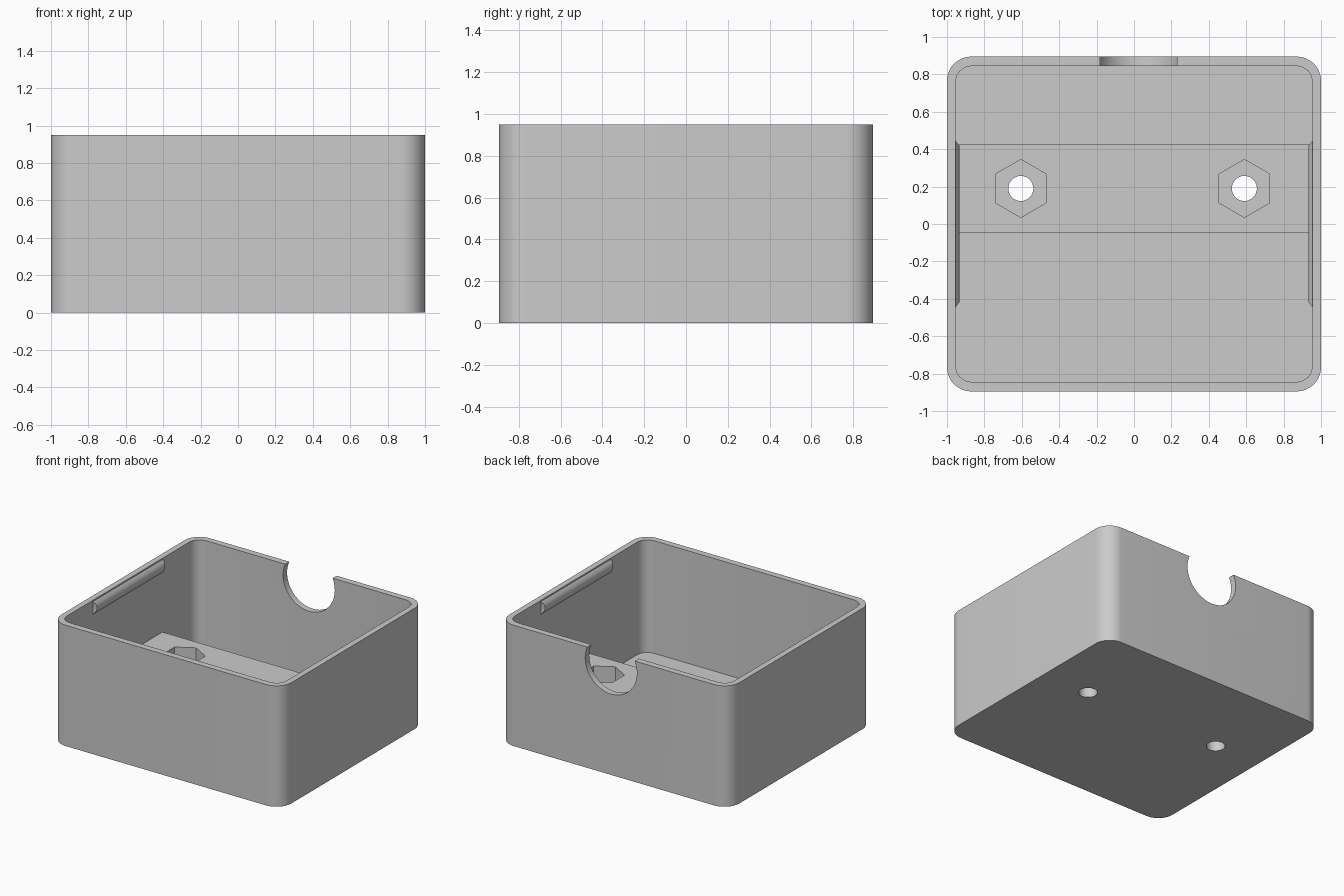
import bpy, bmesh, math
from mathutils import Matrix

old = bpy.data.objects.get("Cube")
if old:
    bpy.data.objects.remove(old, do_unlink=True)

HEIGHT, FLOOR, PAD_TOP = 0.95, 0.065, 0.37
INNER_X, INNER_Y = 0.954, 0.845

grey = bpy.data.materials.new("plain grey")
grey.use_nodes = True
GREY = (0.6, 0.6, 0.6, 1)
grey.diffuse_color = GREY
grey.node_tree.nodes["Principled BSDF"].inputs["Base Color"].default_value = GREY


def finish(name, bm):
    bmesh.ops.recalc_face_normals(bm, faces=bm.faces)
    mesh = bpy.data.meshes.new(name)
    bm.to_mesh(mesh)
    bm.free()
    mesh.materials.append(grey)
    ob = bpy.data.objects.new(name, mesh)
    bpy.context.collection.objects.link(ob)
    return ob


def prism(name, outline, z0, z1, matrix=Matrix()):
    """Extrude a flat outline from z0 to z1, then place it."""
    bm = bmesh.new()
    face = bm.faces.new([bm.verts.new((x, y, z0)) for x, y in outline])
    top = bmesh.ops.extrude_face_region(bm, geom=[face])["geom"]
    for v in top:
        if isinstance(v, bmesh.types.BMVert):
            v.co.z = z1
    bm.transform(matrix)
    return finish(name, bm)


def rounded_rect(hx, hy, r, steps):
    points = []
    for k, (sx, sy) in enumerate([(1, 1), (-1, 1), (-1, -1), (1, -1)]):
        for i in range(steps + 1):
            a = math.pi / 2 * (k + i / steps)
            points.append((sx * (hx - r) + r * math.cos(a),
                           sy * (hy - r) + r * math.sin(a)))
    return points


def ring(cx, cy, r, sides, start=0.0):
    angles = [start + 2 * math.pi * i / sides for i in range(sides)]
    return [(cx + r * math.cos(a), cy + r * math.sin(a)) for a in angles]


def activate(ob):
    bpy.ops.object.select_all(action='DESELECT')
    ob.select_set(True)
    bpy.context.view_layer.objects.active = ob


def cut(ob, cutter):
    cutter.hide_render = True
    mod = ob.modifiers.new("cut", 'BOOLEAN')
    mod.operation, mod.solver, mod.object = 'DIFFERENCE', 'EXACT', cutter
    activate(ob)
    bpy.ops.object.modifier_apply(modifier=mod.name)
    bpy.data.objects.remove(cutter, do_unlink=True)


# Hollow box with rounded corners
shell = prism("box_shell", rounded_rect(1, 0.895, 0.13, 12), 0, HEIGHT)
cut(shell, prism("cavity_cutter", rounded_rect(INNER_X, INNER_Y, 0.085, 4), FLOOR, 1.2))

# Round cable notch in the back wall
stand = Matrix.Rotation(math.pi / 2, 4, 'X')
cut(shell, prism("notch_cutter", ring(0.025, 0.86, 0.225, 48), -1.1, -0.7, stand))

# Raised mounting pad across the floor
pad = prism("mounting_pad", [(-0.97, -0.045), (0.97, -0.045), (0.97, 0.425), (-0.97, 0.425)],
            FLOOR, PAD_TOP)

# Screw holes and hexagonal nut pockets
for x in (-0.605, 0.59):
    for part in (shell, pad):
        cut(part, prism("hole_cutter", ring(x, 0.19, 0.067, 32), -0.2, 0.6))
    cut(pad, prism("nut_cutter", ring(x, 0.19, 0.155, 6, math.pi / 2), 0.17, 0.6))

# Rounded snap ridges with tapered ends, just under the rim
ridges = []
for side, name in ((-1, "right_snap_ridge"), (1, "left_snap_ridge")):
    bm = bmesh.new()
    rows = []
    for i in range(9):
        t = -1 + i / 4
        bulge = 0.022 * (1 - t * t)
        x, z = INNER_X - bulge, 0.89 + 0.05 * t
        y = 0.445 - 1.3 * bulge
        rows.append([bm.verts.new((side * px, py, z))
                     for px, py in ((INNER_X + 0.01, 0.445), (x, y),
                                    (x, -y), (INNER_X + 0.01, -0.445))])
    for a, b in zip(rows, rows[1:]):
        for j in range(4):
            k = (j + 1) % 4
            bm.faces.new((a[j], a[k], b[k], b[j]))
    bm.faces.new(rows[0])
    bm.faces.new(rows[-1])
    ridges.append(finish(name, bm))

# Smooth the curves, keep the edges crisp
for ob in [shell, pad] + ridges:
    activate(ob)
    bpy.ops.object.shade_smooth_by_angle(angle=math.radians(30))
